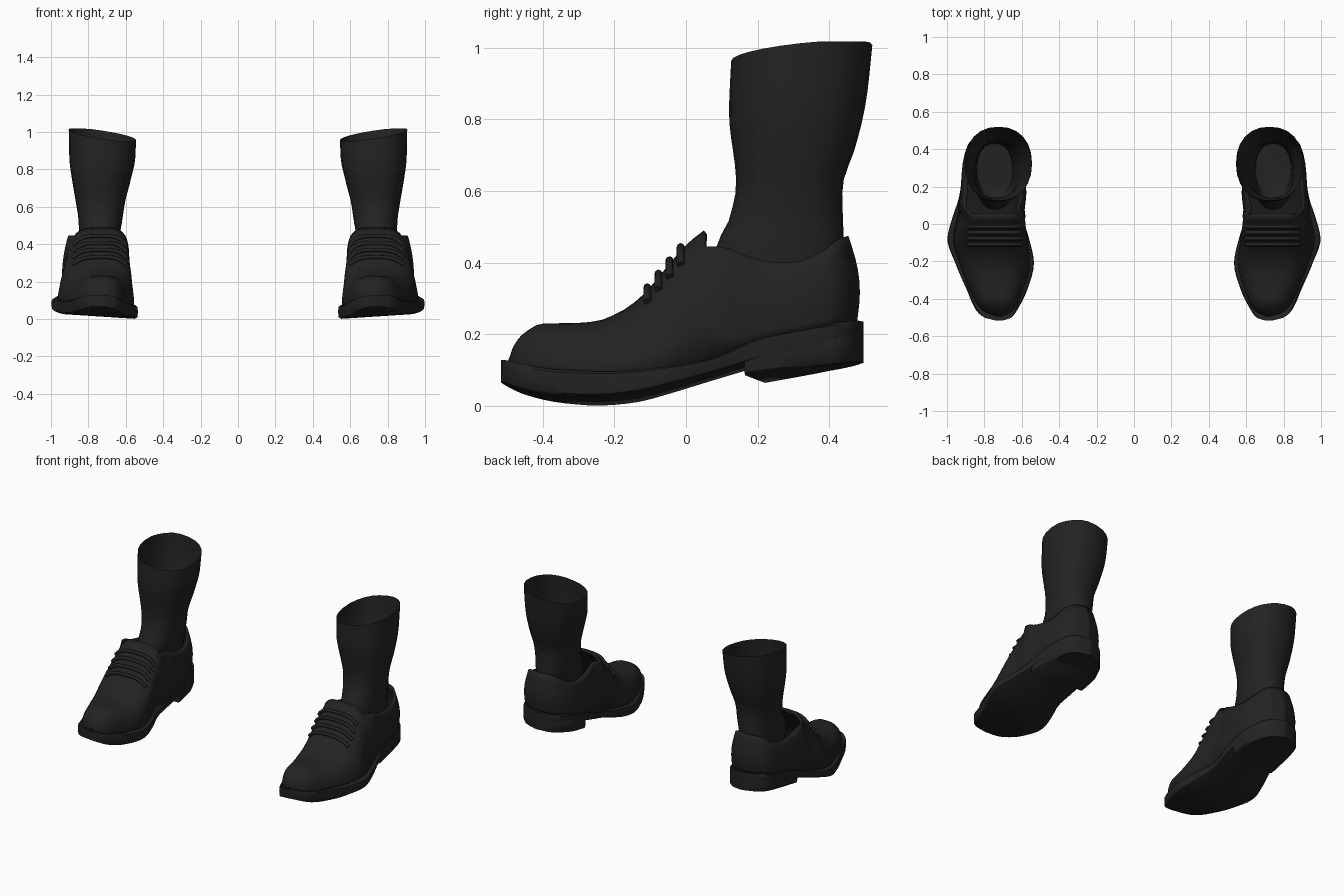
import bpy, bmesh, math
from math import sin, cos, pi, radians
from mathutils import Vector

if "Cube" in bpy.data.objects:
    bpy.data.objects.remove(bpy.data.objects["Cube"])

black = bpy.data.materials.new("soft_black")
black.diffuse_color = (0.0165, 0.0165, 0.0165, 1)
black.use_nodes = True
black.node_tree.nodes["Principled BSDF"].inputs["Base Color"].default_value = black.diffuse_color


def curve(*pts):
    """Smooth, overshoot-free interpolation through (t, v) points."""
    n = len(pts)
    d = [(pts[i + 1][1] - pts[i][1]) / (pts[i + 1][0] - pts[i][0]) for i in range(n - 1)]
    m = [d[0]] + [2 * a * b / (a + b) if a * b > 0 else 0 for a, b in zip(d, d[1:])] + [d[-1]]

    def f(t):
        t = min(max(t, pts[0][0]), pts[-1][0])
        i = 0
        while i < n - 2 and t > pts[i + 1][0]:
            i += 1
        (t0, a), (t1, b) = pts[i], pts[i + 1]
        h = t1 - t0
        s = (t - t0) / h
        return ((2*s**3 - 3*s*s + 1) * a + (s**3 - 2*s*s + s) * h * m[i]
                + (3*s*s - 2*s**3) * b + (s**3 - s*s) * h * m[i + 1])
    return f


def spaced(a, b, n):
    """Stations packed closer at both ends."""
    return [a + (b - a) * (1 - cos(pi * i / n)) / 2 for i in range(n + 1)]


def finish(name, bm, fix=True, thick=0, angle=40):
    if fix:
        bmesh.ops.recalc_face_normals(bm, faces=bm.faces)
    me = bpy.data.meshes.new(name)
    bm.to_mesh(me)
    bm.free()
    me.materials.append(black)
    ob = bpy.data.objects.new(name, me)
    bpy.context.collection.objects.link(ob)
    bpy.ops.object.select_all(action='DESELECT')
    ob.select_set(True)
    bpy.context.view_layer.objects.active = ob
    bpy.ops.object.shade_smooth_by_angle(angle=radians(angle))
    if thick:
        s = ob.modifiers.new("thickness", 'SOLIDIFY')
        s.thickness, s.offset = thick, -1
    mir = ob.modifiers.new("pair", 'MIRROR')
    mir.use_mirror_merge = False
    return ob


def loft(bm, rings, cap_start=True, cap_end=True):
    """Skin closed rings of points."""
    vs = [[bm.verts.new(p) for p in r] for r in rings]
    n = len(vs[0])
    for a, b in zip(vs, vs[1:]):
        for j in range(n):
            k = (j + 1) % n
            bm.faces.new((a[j], a[k], b[k], b[j]))
    if cap_start:
        bm.faces.new(vs[0][::-1])
    if cap_end:
        bm.faces.new(vs[-1])


# Sole outline (inner and outer edge) and heights along the length
sole_in = curve((-.517, .705), (-.5, .655), (-.46, .625), (-.35, .57), (-.21, .535), (-.08, .56),
                (.02, .588), (.16, .578), (.3, .58), (.42, .615), (.47, .665), (.495, .74))
sole_out = curve((-.517, .735), (-.5, .80), (-.46, .845), (-.35, .895), (-.21, .955), (-.08, .998),
                 (.02, .975), (.16, .932), (.3, .915), (.42, .89), (.47, .84), (.495, .76))
sole_top = curve((-.517, .145), (-.45, .125), (-.35, .108), (-.2, .1), (-.05, .112), (.05, .13),
                 (.12, .155), (.2, .195), (.3, .217), (.48, .25))
sole_low = curve((-.517, .055), (-.45, .026), (-.35, .006), (-.25, 0), (-.15, .007), (-.05, .03),
                 (.1, .075), (.2, .105), (.3, .13), (.5, .165))
heel_low = curve((.16, .056), (.5, .108))


def top_z(x, y):
    return sole_top(y) + .06 * (x - 1)


EDGE = [(-.93, 0), (-.985, .1), (-1, .5), (-.99, .9), (-.94, 1),
        (.94, 1), (.99, .9), (1, .5), (.985, .1), (.93, 0)]


def sole_ring(y, low, high, skew=0):
    a, b = sole_in(y), sole_out(y)
    ring = []
    for u, v in EDGE:
        x = (a + b) / 2 + u * (b - a) / 2
        lo, hi = low(y) + .065 * (x - .535), high(x, y)
        ring.append((x, y - skew * (x - .75), lo + v * (hi - lo)))
    return ring


bm = bmesh.new()
loft(bm, [sole_ring(y, sole_low, top_z) for y in spaced(-.517, .495, 40)])
finish("sole", bm)

# Heel block, with its front face running at a slant
bm = bmesh.new()
loft(bm, [sole_ring(y, heel_low, lambda x, y: sole_low(y) + .065 * (x - .535) + .03,
                    .17 * max(0, 1 - (y - .193) / .2))
          for y in [.193, .23, .28, .33] + spaced(.33, .495, 16)[5:]])
finish("heel", bm)

# Upper: arched sections, opening into two walls behind the throat
up_in = curve((-.495, .712), (-.47, .655), (-.42, .62), (-.35, .592), (-.21, .557), (-.08, .58),
              (.02, .598), (.16, .583), (.3, .585), (.4, .62), (.45, .67), (.475, .745))
up_out = curve((-.495, .728), (-.47, .80), (-.42, .845), (-.35, .878), (-.21, .932), (-.08, .968),
               (.02, .95), (.16, .922), (.3, .912), (.4, .89), (.45, .84), (.475, .76))
ridge = curve((-.495, .13), (-.48, .17), (-.45, .205), (-.4, .23), (-.3, .232), (-.25, .237),
              (-.18, .265), (-.12, .31), (-.06, .38), (0, .45), (.05, .49))
ridge_x = curve((-.495, .72), (-.2, .735), (.05, .735))
collar = curve((.05, .455), (.1, .45), (.18, .415), (.28, .4), (.38, .425), (.45, .468), (.475, .475))
power = curve((-.495, .8), (-.2, .78), (-.05, .62), (.05, .5))
N, WALL, THROAT = 28, 8, .05


def arch(y, a):
    """Point on the vamp at arch angle a, from inner side to outer side."""
    lo, hi = up_in(y), up_out(y)
    c, e = cos(a), power(y)
    s = max(sin(a), 0) ** e
    x = (lo + hi) / 2 - (hi - lo) / 2 * math.copysign(abs(c) ** e, c)
    x += (ridge_x(y) - (lo + hi) / 2) * s
    return Vector((x, y, (top_z(x, y) - .012) * (1 - s) + ridge(y) * s))


def wall(y, j):
    """Point on the quarter wall behind the throat."""
    side = -1 if j <= WALL else 1
    k = min(j, N - j)
    t = k / WALL
    base = arch(THROAT, pi * k / N)
    t = t + (max(0, base.z - .12) / .335 - t) * max(0, 1 - (y - THROAT) / .1)
    lo, hi = up_in(y), up_out(y)
    top = .9 - .12 * max(0, 1 - (y - THROAT) / .08)
    x = (lo + hi) / 2 + side * (hi - lo) / 2 * (1 + .06 * sin(pi * t) - (1 - top) * t ** 2)
    z0 = top_z(x, y) - .012
    back = max(0, (y - .3) / .175)
    return Vector((x, y + back * (.02 * sin(pi * t) - .022 * t), z0 + (collar(y) - z0) * t))


bm = bmesh.new()
front = [-.495 + (THROAT + .495) * (1 - cos(pi / 2 * i / 26)) for i in range(27)]
rear = [THROAT + (.475 - THROAT) * sin(pi / 2 * i / 18) for i in range(1, 19)]
grid = [[bm.verts.new(arch(y, pi * j / N)) for j in range(N + 1)] for y in front]
grid += [[bm.verts.new(wall(y, j)) if min(j, N - j) <= WALL else None for j in range(N + 1)]
         for y in rear]
for r, q in zip(grid, grid[1:]):
    for j in range(N):
        f = (r[j], r[j + 1], q[j + 1], q[j])
        if None not in f:
            bm.faces.new(f)
for j in range(WALL):  # seam at the back of the heel
    bm.faces.new((grid[-1][j], grid[-1][j + 1], grid[-1][N - j - 1], grid[-1][N - j]))
finish("upper", bm, fix=False, thick=.014, angle=60)

# Laces: four cords lying across the vamp
bm = bmesh.new()
for y in (-.103, -.072, -.041, -.01):
    path = [arch(y, radians(50 + 80 * i / 12)) for i in range(13)]
    rings = []
    for i, p in enumerate(path):
        d = (path[min(i + 1, 12)] - path[max(i - 1, 0)]).normalized()
        n = d.cross(Vector((0, 1, 0))).normalized()
        m = d.cross(n)
        rings.append([p + Vector((0, -.005, .004)) + .011 * (n * cos(k * pi / 4) + m * sin(k * pi / 4))
                      for k in range(8)])
    loft(bm, rings)
finish("laces", bm, angle=60)

# Sock: oval rings rising from the shoe to a slanted open rim
x_min = curve((.28, .65), (.45, .632), (.52, .62), (.62, .605), (.73, .577), (.86, .55), (.985, .545))
x_max = curve((.28, .84), (.45, .85), (.52, .852), (.62, .866), (.73, .885), (.86, .902), (.985, .905))
y_min = curve((.28, .15), (.4, .075), (.46, .09), (.52, .12), (.62, .14), (.82, .12), (.985, .126))
y_max = curve((.28, .43), (.45, .44), (.6, .436), (.73, .475), (.86, .505), (.985, .52))
rings = []
for i in range(19):
    z = .28 + .705 * i / 18
    rx, ry = (x_max(z) - x_min(z)) / 2, (y_max(z) - y_min(z)) / 2
    lift = max(0, (z - .8) / .185)
    ring = []
    for k in range(24):
        c, s = cos(k * pi / 12), sin(k * pi / 12)
        c, s = math.copysign(abs(c) ** .9, c), math.copysign(abs(s) ** .9, s)
        ring.append((x_min(z) + rx * (1 + c), y_min(z) + ry * (1 + s),
                     min(z + lift * (.022 * s + .028 * c), 1.018)))
    rings.append(ring)
bm = bmesh.new()
loft(bm, rings, cap_end=False)
finish("sock", bm, angle=60)
